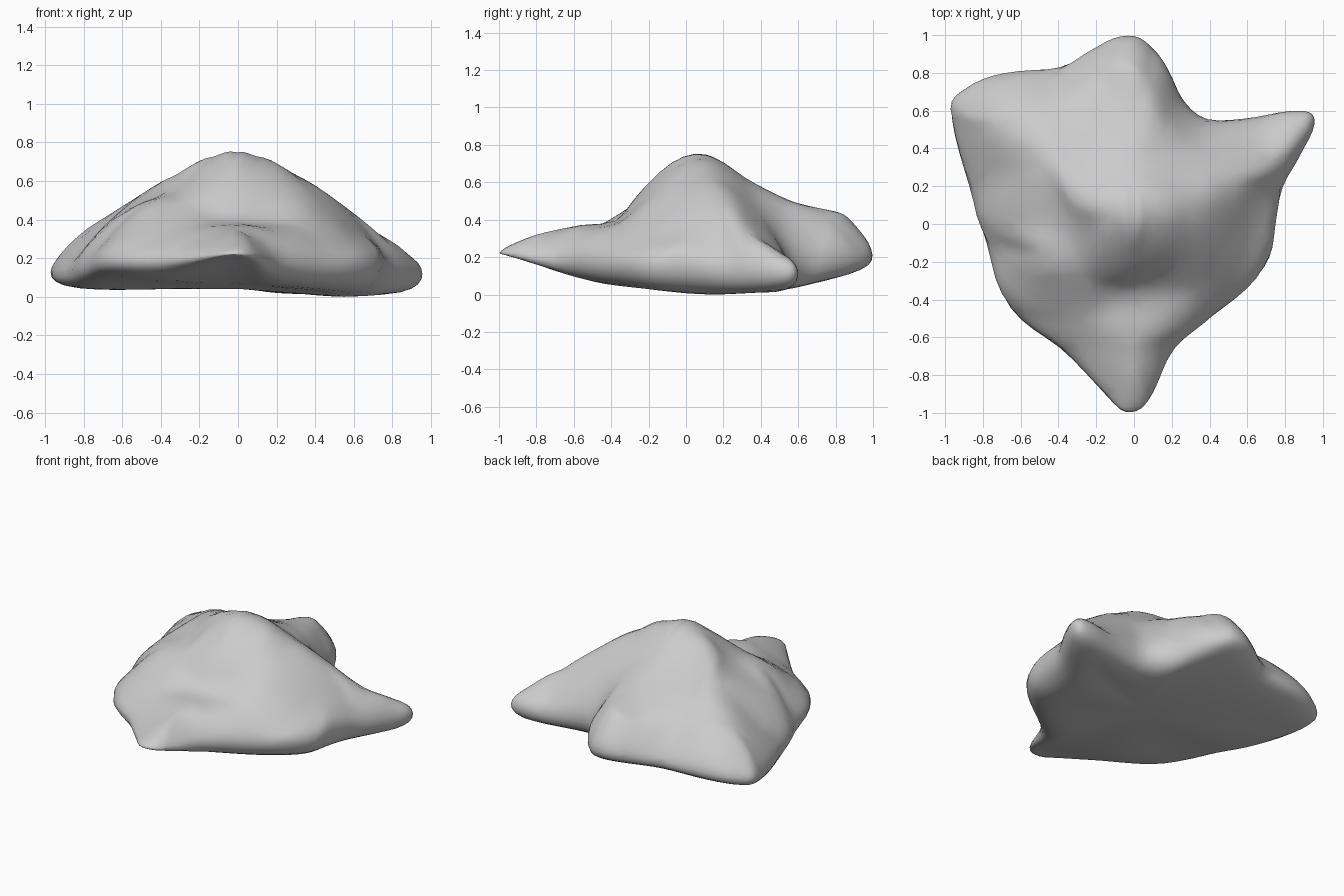
import bpy
from mathutils import Vector
from mathutils.geometry import delaunay_2d_cdt

if "Cube" in bpy.data.objects:
    bpy.data.objects.remove(bpy.data.objects["Cube"])

# Widest rim of the rock, clockwise from the back lobe (x, y, z)
rim = [(-.03, 1, .21), (.09, .94, .22), (.18, .82, .24), (.24, .68, .23), (.38, .545, .2),
       (.66, .56, .16), (.87, .6, .13), (.96, .56, .12), (.9, .4, .15), (.78, .2, .19),
       (.745, -.03, .2), (.7, -.22, .19), (.45, -.46, .2), (.2, -.66, .22), (.1, -.9, .22),
       (-.02, -1, .22), (-.14, -.91, .22), (-.38, -.65, .22), (-.65, -.46, .21), (-.77, -.1, .19),
       (-.86, .2, .17), (-.965, .56, .14), (-.91, .71, .15), (-.68, .805, .17), (-.39, .82, .19),
       (-.2, .94, .21)]

# Ridges running out from the summit
ridges = [
    [(-.12, .05, .74), (.0, .035, .755), (.09, .05, .74), (.28, .12, .65), (.53, .2, .49), (.72, .32, .34), (.86, .5, .23)],
    [(-.12, .05, .74), (-.3, .18, .64), (-.48, .32, .55), (-.72, .5, .4), (-.87, .6, .26)],
    [(.0, .035, .755), (.0, .32, .62), (-.04, .58, .49), (-.04, .8, .44), (-.03, .9, .38)],
    [(.0, .035, .755), (-.02, -.22, .58), (.0, -.37, .39), (-.01, -.65, .36), (0, -.89, .29)],
]
# Slopes and shelves between the ridges
slopes = [(.09, .75, .42), (-.2, .8, .38), (.36, .38, .44), (.16, .5, .48), (-.4, .6, .43), (-.66, .68, .34),
          (.34, -.35, .37), (.2, -.53, .34), (-.27, -.5, .35),
          (-.28, -.27, .49), (-.48, -.16, .49), (-.66, .0, .4), (-.35, .0, .54),
          (-.57, -.32, .36), (.26, -.17, .54), (.47, -.1, .44), (.64, .04, .33), (.57, -.24, .29)]

pts, edges = list(rim), []
for line in ridges:
    for p in line:
        if p not in pts:
            pts.append(p)
    edges += [(pts.index(a), pts.index(b)) for a, b in zip(line, line[1:])]
pts += slopes
n = len(rim)

# Triangulate the upper surface inside the rim
flat, _, tris, origin, _, _ = delaunay_2d_cdt(
    [Vector(p[:2]) for p in pts], edges, [list(range(n))[::-1]], 1, 1e-5)
faces = [[origin[i][0] for i in t] for t in tris]


def under(x, y):
    """Height of the underside: lowest at the right, rising to nose and back."""
    left = .03 * min(1, max(0, (.4 - x) * 2))
    if y < 0:
        left += .08 * max(0, -x - .3)
    return .01 + left + .09 * max(0, .1 - y) + .28 * max(0, -y - .6) \
        + .03 * max(0, y - .1) + .2 * max(0, y - .6)


# Underside: two inset rings closed by one cap
rings = [list(range(n))]
for s in (.89, .5):
    start = len(pts)
    for x, y, z in rim:
        px, py = x * s, .05 + (y - .05) * s
        pts.append((px, py, under(px, py)))
    rings.append(list(range(start, start + n)))
for a, b in zip(rings, rings[1:]):
    faces += [(a[i], a[(i + 1) % n], b[(i + 1) % n], b[i]) for i in range(n)]
faces.append(rings[-1])

mesh = bpy.data.meshes.new("rock")
mesh.from_pydata(pts, [], faces)
rock = bpy.data.objects.new("rock", mesh)
bpy.context.collection.objects.link(rock)
bpy.context.view_layer.objects.active = rock
rock.select_set(True)
bpy.ops.object.mode_set(mode='EDIT')
bpy.ops.mesh.select_all(action='SELECT')
bpy.ops.mesh.normals_make_consistent(inside=False)
bpy.ops.object.mode_set(mode='OBJECT')

# Smooth surface; push the cage out so the result passes near the points
sub = rock.modifiers.new("smooth", 'SUBSURF')
sub.levels = sub.render_levels = 2
for _ in range(3):
    bpy.context.view_layer.update()
    ev = rock.evaluated_get(bpy.context.evaluated_depsgraph_get())
    got = [ev.data.vertices[i].co.copy() for i in range(len(pts))]
    for v, g, p in zip(mesh.vertices, got, pts):
        v.co += (Vector(p) - g) * .65
    mesh.update()
    rock.update_tag()
bpy.ops.object.modifier_apply(modifier="smooth")

# Rest on the ground
low = min(v.co.z for v in rock.data.vertices)
for v in rock.data.vertices:
    v.co.z -= low
bpy.ops.object.shade_smooth()
